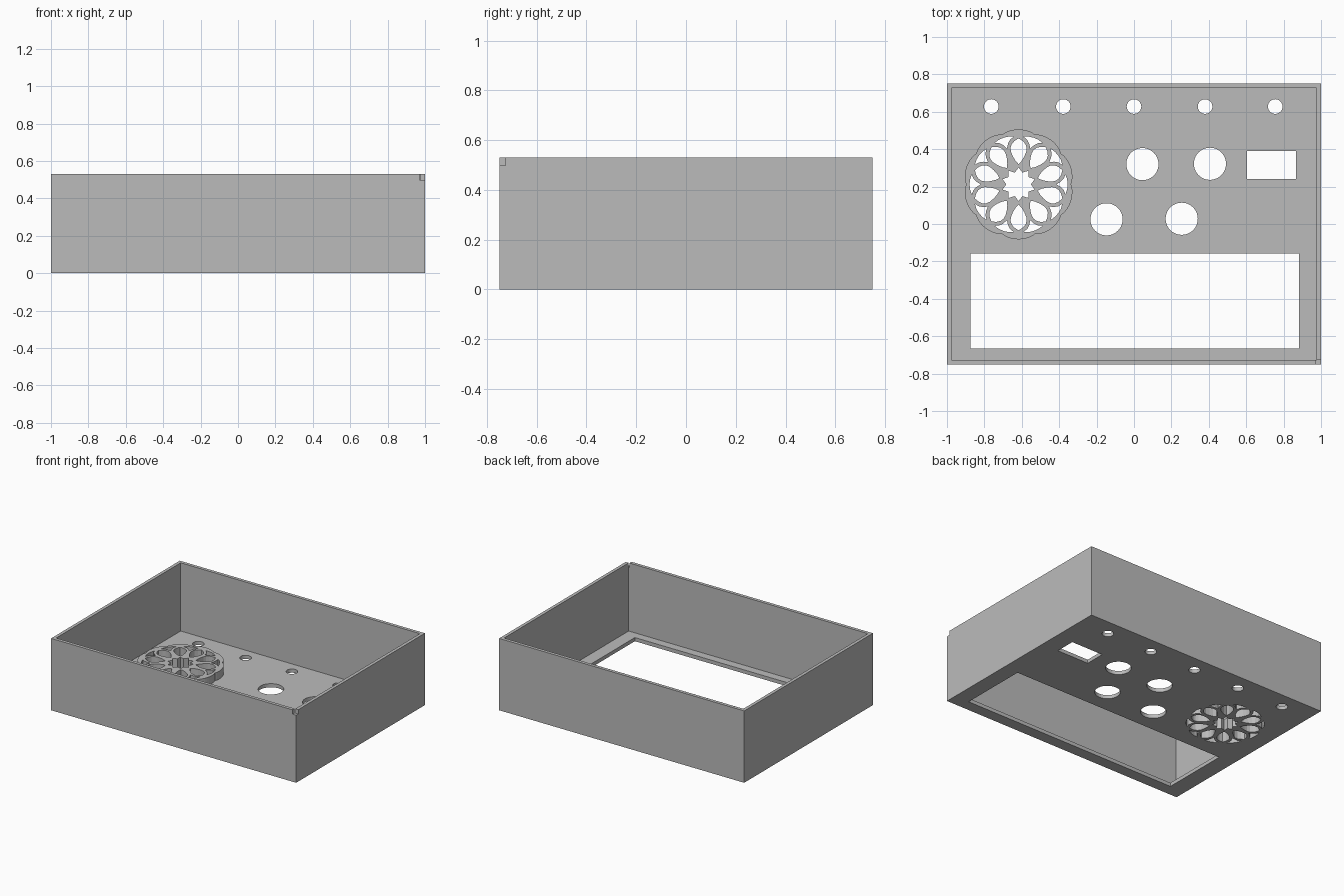
import bpy, bmesh, math
from mathutils import Matrix

if "Cube" in bpy.data.objects:
    bpy.data.objects.remove(bpy.data.objects["Cube"])

grey = bpy.data.materials.new("grey plastic")
grey.diffuse_color = (0.5, 0.5, 0.5, 1)
grey.use_nodes = True
grey.node_tree.nodes["Principled BSDF"].inputs["Base Color"].default_value = grey.diffuse_color

FLOOR, TOP, WALL = 0.027, 0.53, 0.024
RX, RY, N = -0.617, 0.212, 10          # rosette centre and petal count


def rect(x0, x1, y0, y1):
    return [(x0, y0), (x1, y0), (x1, y1), (x0, y1)]


def circle(cx, cy, r, n=40):
    return [(cx + r * math.cos(2 * math.pi * i / n),
             cy + r * math.sin(2 * math.pi * i / n)) for i in range(n)]


def polar(pts):
    """(radius, angle) pairs around the rosette centre."""
    return [(RX + r * math.cos(a), RY + r * math.sin(a)) for r, a in pts]


def plate(name, loops, z0, z1):
    """Extruded flat shape: first loop is the outline, the others are holes."""
    cu = bpy.data.curves.new(name, 'CURVE')
    cu.dimensions, cu.fill_mode = '2D', 'BOTH'
    cu.extrude = (z1 - z0) / 2
    for loop in loops:
        sp = cu.splines.new('POLY')
        sp.points.add(len(loop) - 1)
        for p, (x, y) in zip(sp.points, loop):
            p.co = (x, y, 0, 1)
        sp.use_cyclic_u = True
    tmp = bpy.data.objects.new(name + "_curve", cu)
    bpy.context.collection.objects.link(tmp)
    bpy.context.view_layer.update()
    me = bpy.data.meshes.new_from_object(
        tmp.evaluated_get(bpy.context.evaluated_depsgraph_get()))
    bpy.data.objects.remove(tmp)
    bm = bmesh.new()
    bm.from_mesh(me)
    bmesh.ops.translate(bm, vec=(0, 0, (z0 + z1) / 2), verts=bm.verts)
    bmesh.ops.remove_doubles(bm, verts=bm.verts, dist=1e-5)
    bmesh.ops.recalc_face_normals(bm, faces=bm.faces)
    for f in bm.faces:
        f.smooth = False
    bm.to_mesh(me)
    bm.free()
    me.materials.clear()
    me.materials.append(grey)
    ob = bpy.data.objects.new(name, me)
    bpy.context.collection.objects.link(ob)
    return ob


# Rosette openings: centre star, petals and rim triangles
step = 2 * math.pi / N
star = polar([(0.09 if i % 2 == 0 else 0.066, math.pi / 2 + i * step / 2)
              for i in range(2 * N)])
rosette_holes = [star]
half = [(0.108, 0), (0.125, 0.016), (0.15, 0.031), (0.175, 0.041),
        (0.195, 0.043), (0.215, 0.037), (0.232, 0.022), (0.246, 0)]
petal_side = half + [(r, -w) for r, w in half[-2:0:-1]]
for k in range(N):
    a = math.pi / 2 + k * step
    rosette_holes.append(polar([(math.hypot(r, w), a + math.atan2(w, r))
                                for r, w in petal_side]))
    g = a + step / 2
    tri = [(0.202, 0), (0.225, 0.06), (0.243, 0.125), (0.256, 0.21),
           (0.261, 0.1), (0.262, 0)]
    tri += [(r, -t) for r, t in tri[-2:0:-1]]
    rosette_holes.append(polar([(r, g + t) for r, t in tri]))

# Floor panel with its window, control holes and rosette openings
holes = [rect(-0.875, 0.883, -0.665, -0.158), rect(0.605, 0.865, 0.24, 0.39)]
holes += [circle(x, 0.628, 0.039) for x in (-0.763, -0.378, 0, 0.38, 0.755)]
holes += [circle(x, y, 0.086) for x, y in
          ((0.045, 0.32), (0.406, 0.322), (-0.147, 0.025), (0.255, 0.028))]
plate("floor_panel", [rect(-1, 1, -0.75, 0.75)] + holes + rosette_holes, 0, FLOOR)

# Raised rosette with a scalloped rim
rim = polar([(0.28 + 0.014 * abs(math.cos(N / 2 * (t - math.pi / 2))) ** 0.7, t)
             for t in (math.pi / 2 + 2 * math.pi * i / 120 for i in range(120))])
plate("rosette_grille", [rim] + rosette_holes, FLOOR, 0.085)

# Walls, with a small notch in the front right top corner
walls = plate("walls", [rect(-1, 1, -0.75, 0.75),
                        rect(-1 + WALL, 1 - WALL, -0.75 + WALL, 0.75 - WALL)],
              FLOOR, TOP)
me = bpy.data.meshes.new("notch_cutter")
bm = bmesh.new()
bmesh.ops.create_cube(bm, size=1, matrix=Matrix.Translation((1.0, -0.75, TOP))
                      @ Matrix.Diagonal((0.06, 0.05, 0.064, 1)))
bm.to_mesh(me)
bm.free()
cutter = bpy.data.objects.new("notch_cutter", me)
bpy.context.collection.objects.link(cutter)
cutter.hide_render = True
mod = walls.modifiers.new("notch", 'BOOLEAN')
mod.operation, mod.solver, mod.object = 'DIFFERENCE', 'EXACT', cutter
bpy.context.view_layer.objects.active = walls
bpy.ops.object.modifier_apply(modifier=mod.name)
bpy.data.objects.remove(cutter)
